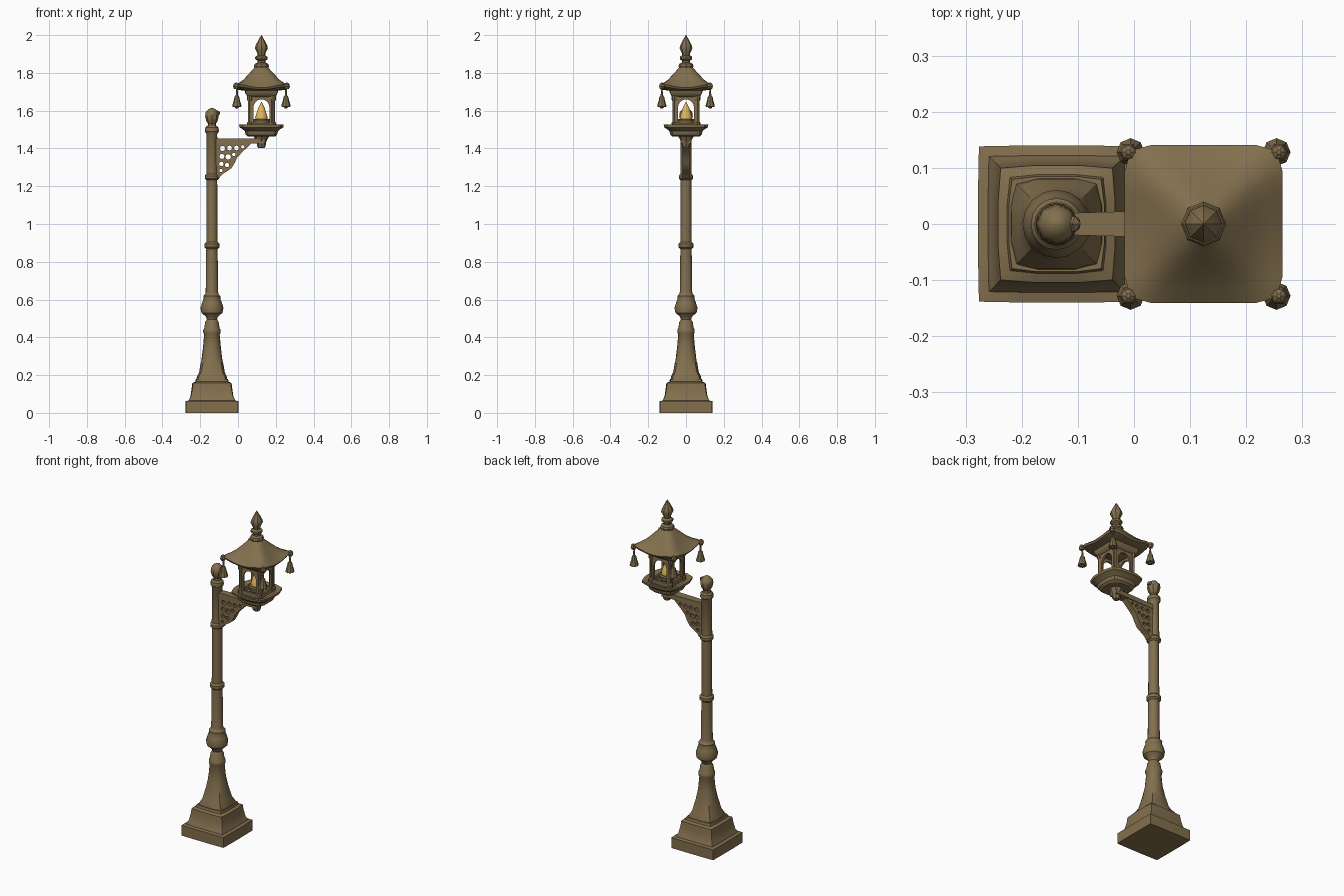
import bpy, bmesh, math
from mathutils import Matrix, Vector

if "Cube" in bpy.data.objects:
    bpy.data.objects.remove(bpy.data.objects["Cube"])

PX, LX = -0.138, 0.124   # pole axis and lantern axis


def material(name, rgb):
    m = bpy.data.materials.new(name)
    m.diffuse_color = (*rgb, 1)
    m.use_nodes = True
    m.node_tree.nodes["Principled BSDF"].inputs["Base Color"].default_value = m.diffuse_color
    return m


bronze = material("aged bronze", (0.225, 0.160, 0.075))
glow = material("warm yellow", (0.75, 0.48, 0.11))


def finish(name, bm, mat=bronze, angle=35):
    bmesh.ops.recalc_face_normals(bm, faces=bm.faces)
    me = bpy.data.meshes.new(name)
    bm.to_mesh(me)
    bm.free()
    me.materials.append(mat)
    ob = bpy.data.objects.new(name, me)
    bpy.context.collection.objects.link(ob)
    bpy.ops.object.select_all(action='DESELECT')
    ob.select_set(True)
    bpy.context.view_layer.objects.active = ob
    bpy.ops.object.shade_smooth_by_angle(angle=math.radians(angle))
    return ob


def loft(name, rings, x=0, y=0, seg=16, mat=bronze, angle=35):
    """Stack of rings (z, half width, squareness, corner lift): 2 is round, 40 square."""
    bm = bmesh.new()
    loops = []
    for ring in rings:
        z, r, n, lift = (*ring, 2, 0)[:4] if len(ring) == 2 else (*ring, 0)[:4]
        loop = []
        for i in range(seg):
            a = 2 * math.pi * i / seg
            c, s = math.cos(a), math.sin(a)
            d = r / (abs(c) ** n + abs(s) ** n) ** (1 / n)
            corner = abs(math.sin(2 * a)) ** 3
            loop.append(bm.verts.new((x + d * c, y + d * s, z + lift * corner)))
        loops.append(loop)
    for a, b in zip(loops, loops[1:]):
        for i in range(seg):
            j = (i + 1) % seg
            bm.faces.new((a[i], a[j], b[j], b[i]))
    bm.faces.new(loops[0])
    bm.faces.new(loops[-1])
    return finish(name, bm, mat, angle)


def box(name, lo, hi, taper=1.0):
    bm = bmesh.new()
    lo, hi = Vector(lo), Vector(hi)
    bmesh.ops.create_cube(bm, size=1, matrix=Matrix.Translation((lo + hi) / 2)
                          @ Matrix.Diagonal((*(hi - lo), 1)))
    for v in bm.verts:
        if v.co.x < (lo.x + hi.x) / 2:
            v.co.y *= taper
    return finish(name, bm)


def plate(name, outlines, thick, matrix):
    """Pierced upright plate: the first outline is the edge, the others are holes."""
    cu = bpy.data.curves.new(name, 'CURVE')
    cu.dimensions, cu.fill_mode, cu.extrude = '2D', 'BOTH', thick / 2
    for pts in outlines:
        sp = cu.splines.new('POLY')
        sp.points.add(len(pts) - 1)
        for p, q in zip(sp.points, pts):
            p.co = (q[0], q[1], 0, 1)
        sp.use_cyclic_u = True
    tmp = bpy.data.objects.new(name + "_outline", cu)
    bpy.context.collection.objects.link(tmp)
    me = bpy.data.meshes.new_from_object(
        tmp.evaluated_get(bpy.context.evaluated_depsgraph_get()))
    bpy.data.objects.remove(tmp)
    bm = bmesh.new()
    bm.from_mesh(me)
    bmesh.ops.remove_doubles(bm, verts=bm.verts, dist=1e-5)
    bm.transform(matrix @ Matrix.Rotation(math.pi / 2, 4, 'X'))
    return finish(name, bm)


def circle(x, z, r, seg=8):
    return [(x + r * math.cos(2 * math.pi * i / seg),
             z + r * math.sin(2 * math.pi * i / seg)) for i in range(seg)]


# Square stepped plinth
loft("plinth", [(0, .14, 60), (.062, .14, 60), (.066, .122, 60), (.078, .118, 60),
                (.085, .114, 30), (.125, .108, 16), (.14, .106, 16), (.158, .104, 16),
                (.165, .088, 12), (.18, .085, 10)], PX)

# Pole with flared foot, bulb, collars
loft("pole", [(.17, .082, 6), (.19, .08, 5), (.215, .068, 4), (.262, .060, 3),
              (.275, .056, 3), (.34, .048), (.415, .041), (.425, .046), (.44, .046),
              (.45, .040), (.48, .036), (.495, .027), (.51, .032), (.53, .056),
              (.555, .061), (.585, .052), (.605, .044), (.618, .046), (.628, .036),
              (.64, .033), (.868, .030), (.878, .040), (.895, .040), (.905, .030),
              (1.232, .028), (1.24, .038), (1.255, .038), (1.265, .030),
              (1.475, .028), (1.49, .037), (1.51, .035), (1.52, .026)], PX)

# Curled finial on the pole
loft("pole_finial", [(1.515, .024), (1.53, .020), (1.545, .030), (1.57, .036),
                     (1.592, .033), (1.608, .018), (1.614, .006)], PX, seg=8)
bm = bmesh.new()
bmesh.ops.create_icosphere(bm, subdivisions=1, radius=.017,
                           matrix=Matrix.Translation((PX + .028, 0, 1.585)))
finish("finial_curl", bm)

# Arm with pierced curved bracket
box("arm_bar", (PX, -.027, 1.425), (LX + .02, .027, 1.452), .7)
edge = [(PX + .015, 1.43), (PX + .015, 1.255), (-.10, 1.243), (-.085, 1.262), (-.06, 1.278),
        (-.035, 1.295), (-.018, 1.322), (-.004, 1.352), (.02, 1.378), (.045, 1.402), (.075, 1.43)]
holes = [(-.082, 1.400, .014), (-.045, 1.402, .013), (-.085, 1.358, .014), (-.088, 1.318, .012),
         (-.052, 1.355, .015), (-.008, 1.402, .013), (-.058, 1.312, .012), (-.022, 1.368, .010),
         (.025, 1.408, .009), (-.09, 1.283, .009)]
plate("bracket", [edge] + [circle(*h) for h in holes], .036, Matrix.Identity(4))

# Lantern tray and the socket below it
loft("lantern_socket", [(1.402, .016), (1.41, .022), (1.43, .024), (1.445, .03), (1.47, .045)],
     LX, seg=8)
loft("lantern_tray", [(1.462, .070, 4), (1.472, .083, 4), (1.492, .088, 4), (1.502, .100, 4),
                      (1.512, .116, 4), (1.526, .118, 4), (1.524, .098, 4), (1.512, .08, 6)], LX)

# Four walls with arched openings, and corner posts
H, W = .070, .043
arch = [(-W, 1.535), (W, 1.535), (W, 1.615)] + [
    (W * math.cos(t * math.pi / 8), 1.615 + .045 * math.sin(t * math.pi / 8))
    for t in range(1, 8)] + [(-W, 1.615)]
panel = [(-H, 1.505), (H, 1.505), (H, 1.70), (-H, 1.70)]
for i in range(4):
    turn = Matrix.Translation((LX, 0, 0)) @ Matrix.Rotation(i * math.pi / 2, 4, 'Z')
    plate(f"window_wall_{i}", [panel, arch], .012, turn @ Matrix.Translation((0, -.062, 0)))
for sx in (-1, 1):
    for sy in (-1, 1):
        cx, cy = LX + sx * .062, sy * .062
        loft("corner_post", [(1.51, .015), (1.535, .015), (1.54, .010), (1.65, .010),
                             (1.66, .015), (1.70, .015)], cx, cy, 8)

# Flame and its dish
loft("flame_dish", [(1.51, .02), (1.525, .040), (1.55, .046), (1.556, .040)], LX, seg=12)
loft("flame", [(1.55, .032), (1.565, .033), (1.59, .025), (1.615, .017), (1.63, .009),
               (1.645, .002)], LX, seg=12, mat=glow)

# Pagoda roof with upturned corners
loft("lantern_frame", [(1.672, .066, 20), (1.68, .078, 20), (1.695, .086, 20),
                       (1.718, .092, 20)], LX)
loft("roof", [(1.705, .085, 10), (1.712, .135, 9, .014), (1.722, .141, 9, .018),
              (1.742, .118, 8, .008), (1.762, .095, 6, .004), (1.79, .072, 4),
              (1.815, .048, 3), (1.83, .036)], LX, seg=32)

# Roof finial
loft("roof_finial", [(1.825, .036), (1.835, .040), (1.848, .036), (1.855, .022), (1.865, .022),
                     (1.873, .033), (1.885, .033), (1.893, .020), (1.905, .022), (1.93, .034),
                     (1.945, .031), (1.97, .018), (2.0, .001)], LX, seg=8)

# Corner hooks and hanging bells
for sx in (-1, 1):
    for sy in (-1, 1):
        bx, by = LX + sx * .130, sy * .128
        loft("eave_hook", [(1.715, .011), (1.728, .017), (1.742, .013), (1.748, .004)],
             bx + sx * .004, by, 6)
        loft("bell", [(1.612, .006), (1.620, .012), (1.621, .025), (1.632, .023), (1.655, .016),
                      (1.672, .013), (1.682, .006), (1.72, .004)], bx, by, 8)
